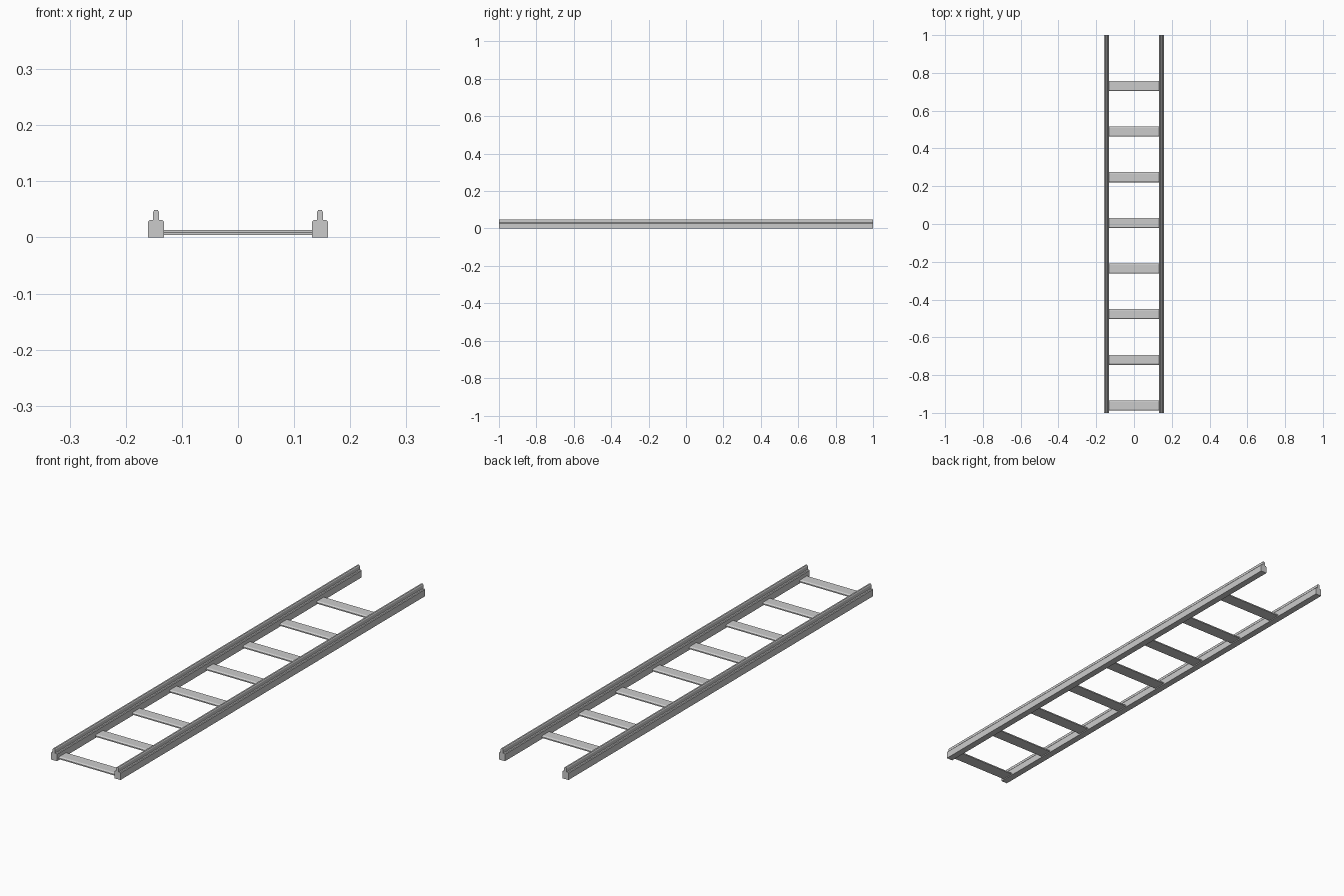
import bpy, bmesh

if "Cube" in bpy.data.objects:
    bpy.data.objects.remove(bpy.data.objects["Cube"])


def prism(name, profile, to_start, offset):
    """Extrude a closed 2D profile along an offset vector."""
    bm = bmesh.new()
    face = bm.faces.new([bm.verts.new(to_start(a, b)) for a, b in profile])
    out = bmesh.ops.extrude_face_region(bm, geom=[face], use_keep_orig=True)
    verts = [v for v in out["geom"] if isinstance(v, bmesh.types.BMVert)]
    bmesh.ops.translate(bm, verts=verts, vec=offset)
    bmesh.ops.recalc_face_normals(bm, faces=bm.faces)
    mesh = bpy.data.meshes.new(name)
    bm.to_mesh(mesh)
    bm.free()
    obj = bpy.data.objects.new(name, mesh)
    bpy.context.collection.objects.link(obj)
    return obj


# Rails: wide base with bevelled shoulders and a narrow rounded head
RAIL_X = 0.146
half = [(0.014, 0.0), (0.014, 0.028), (0.0115, 0.031), (0.0055, 0.031),
        (0.0055, 0.045), (0.003, 0.049)]
rail_profile = half + [(-x, z) for x, z in reversed(half)]
for side, sx in (("left", -1), ("right", 1)):
    prism(f"{side}_rail", rail_profile,
          lambda x, z: (sx * RAIL_X + x, -1.0, z), (0, 2.0, 0))

# Crossties: flat slats with bevelled upper edges, evenly spaced
tie_half = [(0.0265, 0.004), (0.0265, 0.009), (0.0205, 0.013)]
tie_profile = tie_half + [(-y, z) for y, z in reversed(tie_half)]
for i in range(8):
    yc = -0.961 + i * 0.2417
    prism(f"crosstie_{i + 1}", tie_profile,
          lambda y, z: (-0.134, yc + y, z), (0.268, 0, 0))
